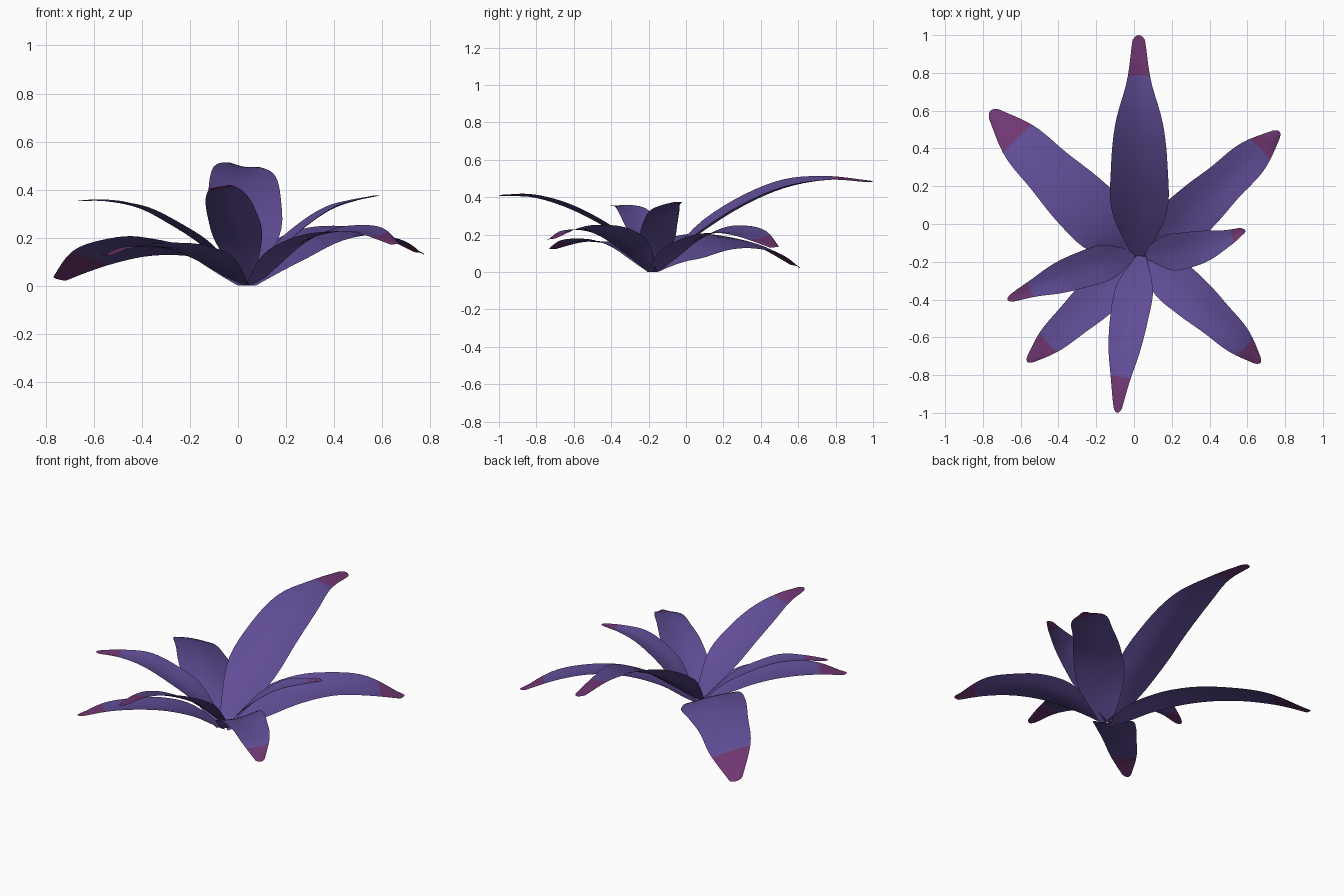
import bpy, bmesh
from mathutils import Vector

if "Cube" in bpy.data.objects:
    bpy.data.objects.remove(bpy.data.objects["Cube"])


def material(name, rgb):
    m = bpy.data.materials.new(name)
    m.diffuse_color = (*rgb, 1)
    m.use_nodes = True
    m.node_tree.nodes["Principled BSDF"].inputs["Base Color"].default_value = m.diffuse_color
    return m


PURPLE = material("leaf purple", (0.118, 0.074, 0.305))
PLUM = material("tip plum", (0.16, 0.038, 0.165))
ROWS, COLS = 22, 6


def sample(vals, t):
    """Smooth curve through evenly spaced values."""
    n = len(vals) - 1
    i = min(int(t * n), n - 1)
    f = t * n - i
    p1, p2 = vals[i], vals[i + 1]
    p0 = vals[i - 1] if i > 0 else 2 * p1 - p2
    p3 = vals[i + 2] if i + 2 <= n else 2 * p2 - p1
    return 0.5 * (2 * p1 + (p2 - p0) * f + (2 * p0 - 5 * p1 + 4 * p2 - p3) * f ** 2
                  + (3 * p1 - p0 - 3 * p2 + p3) * f ** 3)


def leaf(name, base, tip, heights, width, taper, channel, roll, bow, tip_start):
    """Arched, channelled blade; roll lifts its left edge, bow shifts its middle."""
    a, b = Vector(base), Vector(tip)
    d = (b - a).normalized()
    side = Vector((-d.y, d.x))          # left of the growth direction
    widths = (0.26, 0.97, 1.0, 0.84, taper, 0.22)
    bm = bmesh.new()
    grid = []
    for r in range(ROWS + 1):
        t = r / ROWS
        c = a.lerp(b, t) + side * bow * 4 * t * (1 - t)
        half = sample(widths, t) * width / 2
        z = sample(heights, t)
        row = []
        for k in range(COLS + 1):
            u = 2 * k / COLS - 1
            p = c + side * u * half - d * 0.025 * u * u * t ** 8   # rounded tip
            lift = channel * half * (abs(u) ** 1.4 - 0.3) * (1 - t ** 4)
            lift = (lift + roll * u * half) * min(1, 5 * t)
            row.append(bm.verts.new((p.x, p.y, max(0, z + lift))))
        grid.append(row)
    for r in range(ROWS):
        for k in range(COLS):
            f = bm.faces.new((grid[r][k], grid[r + 1][k], grid[r + 1][k + 1], grid[r][k + 1]))
            f.normal_update()
            if f.normal.z < 0:
                f.normal_flip()
            f.smooth = True
            f.material_index = int((r + 0.5) / ROWS > tip_start)
    me = bpy.data.meshes.new(name)
    bm.to_mesh(me)
    bm.free()
    me.materials.append(PURPLE)
    me.materials.append(PLUM)
    bpy.context.collection.objects.link(bpy.data.objects.new(name, me))


# Tall inner leaves
leaf("back_leaf", (0.03, -0.17), (0.025, 1.0),
     (0.02, 0.21, 0.36, 0.46, 0.497, 0.485), 0.30, 0.42, 0.25, 0.15, 0.0, 0.81)
leaf("left_leaf", (0.0, -0.16), (-0.67, -0.40),
     (0.03, 0.165, 0.255, 0.325, 0.352, 0.355), 0.19, 0.48, 0.2, -0.07, -0.015, 0.82)
leaf("right_leaf", (0.06, -0.16), (0.59, -0.035),
     (0.03, 0.155, 0.25, 0.32, 0.355, 0.375), 0.19, 0.5, 0.2, 0.0, -0.03, 0.86)
leaf("front_leaf", (0.04, -0.17), (-0.09, -1.0),
     (0.02, 0.18, 0.285, 0.36, 0.405, 0.41), 0.20, 0.5, 0.2, 0.17, -0.015, 0.79)

# Low, drooping outer leaves
leaf("back_left_leaf", (0.03, -0.18), (-0.76, 0.60),
     (0.0, 0.125, 0.175, 0.17, 0.125, 0.03), 0.32, 0.7, -0.12, 0.26, 0.01, 0.84)
leaf("back_right_leaf", (0.05, -0.18), (0.77, 0.49),
     (0.0, 0.12, 0.195, 0.22, 0.2, 0.135), 0.26, 0.73, 0.15, 0.18, 0.0, 0.86)
leaf("front_left_leaf", (0.03, -0.18), (-0.565, -0.73),
     (0.0, 0.10, 0.15, 0.165, 0.16, 0.125), 0.22, 0.66, 0.12, 0.08, 0.0, 0.80)
leaf("front_right_leaf", (0.05, -0.18), (0.67, -0.735),
     (0.0, 0.135, 0.205, 0.23, 0.225, 0.175), 0.23, 0.68, 0.15, 0.14, 0.015, 0.86)
